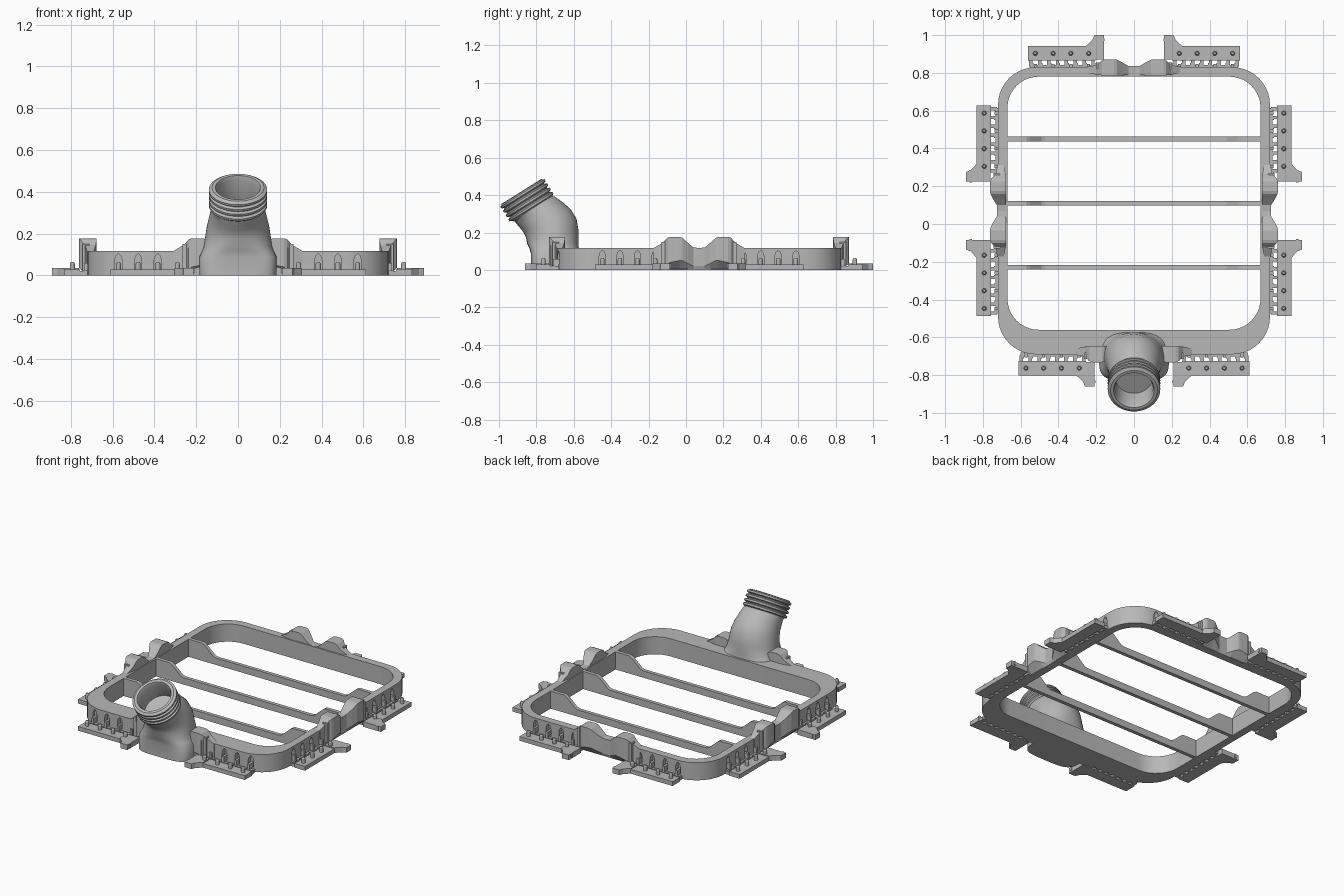
import bpy, bmesh, math
from mathutils import Vector, Matrix

if "Cube" in bpy.data.objects:
    bpy.data.objects.remove(bpy.data.objects["Cube"])

grey = bpy.data.materials.new("plain_grey")
grey.use_nodes = True
COLOUR = (0.48, 0.48, 0.48, 1)
grey.diffuse_color = COLOUR
grey.node_tree.nodes["Principled BSDF"].inputs["Base Color"].default_value = COLOUR


def finish(bm, name, smooth=False):
    bmesh.ops.recalc_face_normals(bm, faces=bm.faces)
    mesh = bpy.data.meshes.new(name)
    bm.to_mesh(mesh)
    bm.free()
    mesh.materials.append(grey)
    ob = bpy.data.objects.new(name, mesh)
    bpy.context.collection.objects.link(ob)
    if smooth:
        bpy.ops.object.select_all(action="DESELECT")
        ob.select_set(True)
        bpy.context.view_layer.objects.active = ob
        bpy.ops.object.shade_smooth_by_angle(angle=math.radians(35))
    return ob


def loft(bm, rings, cap=True, closed=False):
    """Skin a list of equal point loops."""
    loops = [[bm.verts.new(p) for p in ring] for ring in rings]
    pairs = list(zip(loops, loops[1:]))
    if closed:
        pairs.append((loops[-1], loops[0]))
    for a, b in pairs:
        for i in range(len(a)):
            j = (i + 1) % len(a)
            bm.faces.new((a[i], a[j], b[j], b[i]))
    if cap and not closed:
        bm.faces.new(loops[0])
        bm.faces.new(loops[-1])


# Each wall maps (along, outward, up) to model space: name, mapping, strip offset
WALLS = [
    ("left", lambda t, d, z: (0.72 + d, 0.07 + t, z), 0.0),
    ("right", lambda t, d, z: (-0.72 - d, 0.07 + t, z), 0.0),
    ("back", lambda t, d, z: (t, 0.83 + d, z), 0.005),
    ("front", lambda t, d, z: (t, -0.69 - d, z), 0.055),
]
PINS = [0.235 + 0.094 * i for i in range(4)]


def slab(bm, at, plan, z0, z1):
    loft(bm, [[at(t, d, z) for t, d in plan] for z in (z0, z1)])


def box(bm, at, t0, t1, d0, d1, z0, z1):
    slab(bm, at, [(t0, d0), (t1, d0), (t1, d1), (t0, d1)], z0, z1)


# Rounded frame
def rounded(x, y0, y1, r, z, n=10):
    pts = []
    corners = [(x - r, y1 - r), (r - x, y1 - r), (r - x, y0 + r), (x - r, y0 + r)]
    for q, (cx, cy) in enumerate(corners):
        for i in range(n + 1):
            a = math.pi / 2 * (q + i / n)
            pts.append((cx + r * math.cos(a), cy + r * math.sin(a), z))
    return pts


H = 0.117
OUT, INN = (0.72, -0.69, 0.83, 0.2), (0.67, -0.56, 0.78, 0.165)
bm = bmesh.new()
loft(bm, [rounded(*OUT, 0), rounded(*OUT, H), rounded(*INN, H), rounded(*INN, 0)], closed=True)
frame = finish(bm, "frame")

# Pointed recesses cut into the outside of the frame
bm = bmesh.new()
arch = [(-0.017, 0.028), (0.017, 0.028), (0.017, 0.075), (0.011, 0.094),
        (0, 0.104), (-0.011, 0.094), (-0.017, 0.075)]
for _, at, off in WALLS:
    for s in (-1, 1):
        for p in PINS:
            loft(bm, [[at(s * (p + off) + u, d, z) for u, z in arch] for d in (-0.03, 0.05)])
cutter = finish(bm, "recess_cutter")
cutter.hide_render = True
mod = frame.modifiers.new("recesses", "BOOLEAN")
mod.operation, mod.solver, mod.object = "DIFFERENCE", "EXACT", cutter
bpy.ops.object.select_all(action="DESELECT")
frame.select_set(True)
bpy.context.view_layer.objects.active = frame
bpy.ops.object.modifier_apply(modifier=mod.name)
bpy.data.objects.remove(cutter)
bpy.ops.object.shade_smooth_by_angle(angle=math.radians(25))

# Cross bars, low in the middle and deep at the ends
half = [(0.69, 0), (0.69, H), (0.57, H), (0.55, 0.105), (0.49, 0.052), (0.47, 0.045)]
profile = half + [(-x, z) for x, z in reversed(half)]
for name, y in (("rear", 0.45), ("middle", 0.11), ("front", -0.23)):
    bm = bmesh.new()
    loft(bm, [[(x, y + w, z) for x, z in profile] for w in (-0.012, 0.012)])
    finish(bm, name + "_cross_bar")

# Twin raised lugs on every wall: (along, inner, outer, foot, top)
LUG = [(0, -0.04, 0.006, 0.02, 0.117), (0.03, -0.04, 0.006, 0.02, 0.12),
       (0.06, -0.043, 0.025, 0.035, 0.145), (0.09, -0.043, 0.04, 0.05, 0.172),
       (0.105, -0.043, 0.042, 0.05, 0.177), (0.155, -0.043, 0.042, 0.04, 0.177),
       (0.17, -0.043, 0.036, 0.03, 0.172), (0.195, -0.04, 0.012, 0.02, 0.145),
       (0.245, -0.03, 0.003, 0.02, 0.116)]
for name, at, off in WALLS:
    bm = bmesh.new()
    shift = 0.065 if name == "front" else 0
    for s in (-1, 1):
        loft(bm, [[at(s * (t + shift), a, 0.004), at(s * (t + shift), 0, 0.004),
                   at(s * (t + shift), b, foot), at(s * (t + shift), b, top),
                   at(s * (t + shift), a, top)] for t, a, b, foot, top in LUG])
        # upright clip beside the lug
        box(bm, at, s * (0.172 + shift), s * (0.2 + shift), -0.01, 0.025, 0, 0.15)
    finish(bm, name + "_lugs")

# Hinged mounting strips with end arms, teeth and pins
ARM = [(0.155, 0.04), (0.155, 0.17), (0.205, 0.17), (0.215, 0.145), (0.25, 0.112), (0.25, 0.04)]
for name, at, off in WALLS:
    for s, end in ((-1, "a"), (1, "b")):
        bm = bmesh.new()
        put = lambda t, d, z: at(s * (t + off), d, z)
        box(bm, put, 0.2, 0.557, 0.036, 0.113, 0, 0.028)
        slab(bm, put, ARM, 0, 0.034)
        box(bm, put, 0.15, 0.165, 0.138, 0.152, 0.01, 0.034)
        box(bm, put, 0.2, 0.545, -0.01, 0.012, 0, 0.022)
        for i in range(8):
            t = 0.212 + 0.047 * i
            box(bm, put, t - 0.009, t + 0.009, 0.005, 0.04, 0, 0.02)
            box(bm, put, t - 0.014, t + 0.005, 0.012, 0.022, 0, 0.024)
        for p in PINS:
            ring = lambda r, z: [put(p + r * math.cos(k * math.pi / 6),
                                     0.073 + r * math.sin(k * math.pi / 6), z) for k in range(12)]
            loft(bm, [ring(0.012, 0.02), ring(0.012, 0.056), ring(0.007, 0.064)])
            box(bm, put, p - 0.008, p + 0.008, -0.03, 0.018, 0, 0.058)
        finish(bm, name + "_mounting_strip_" + end)

# Angled neck: (centre y, centre z, half width, half depth, tilt, squareness)
N = 48


def oval(cy, cz, rx, ry, tilt, power=2.0):
    turn = Matrix.Rotation(math.radians(tilt), 3, "X")
    pts = []
    for i in range(N):
        c, s = math.cos(2 * math.pi * i / N), math.sin(2 * math.pi * i / N)
        x = rx * math.copysign(abs(c) ** (2 / power), c)
        y = ry * math.copysign(abs(s) ** (2 / power), s)
        pts.append(Vector((0, cy, cz)) + turn @ Vector((x, y, 0)))
    return pts


rings = [oval(-0.70, 0, 0.185, 0.13, 0, 4), oval(-0.70, 0.09, 0.185, 0.13, 0, 4),
         oval(-0.705, 0.115, 0.172, 0.132, 0, 3), oval(-0.712, 0.14, 0.163, 0.137, 0, 2.4),
         oval(-0.715, 0.19, 0.156, 0.142, 6), oval(-0.726, 0.235, 0.149, 0.146, 15),
         oval(-0.748, 0.27, 0.14, 0.142, 23), oval(-0.78, 0.30, 0.132, 0.134, 29),
         oval(-0.808, 0.325, 0.126, 0.126, 32)]
TILT = 32
rim = Vector((0, -0.88, 0.42))
axis = Vector((0, -math.sin(math.radians(TILT)), math.cos(math.radians(TILT))))


def collar(depth, r):
    c = rim - axis * depth
    return oval(c.y, c.z, r, r, TILT)


# Threaded collar and bore
for k in range(4):
    d = 0.108 - 0.027 * k
    rings += [collar(d, 0.126), collar(d - 0.006, 0.139), collar(d - 0.017, 0.139), collar(d - 0.023, 0.126)]
rings += [collar(0.003, 0.128), collar(0, 0.124), collar(0, 0.108), collar(0.02, 0.1), collar(0.13, 0.1)]
bm = bmesh.new()
loft(bm, rings)
finish(bm, "angled_neck", smooth=True)

# Shoulder plates beside the neck
bm = bmesh.new()
for s in (-1, 1):
    box(bm, WALLS[3][1], s * 0.14, s * 0.24, -0.04, 0.035, 0.0, 0.13)
finish(bm, "neck_shoulders")
